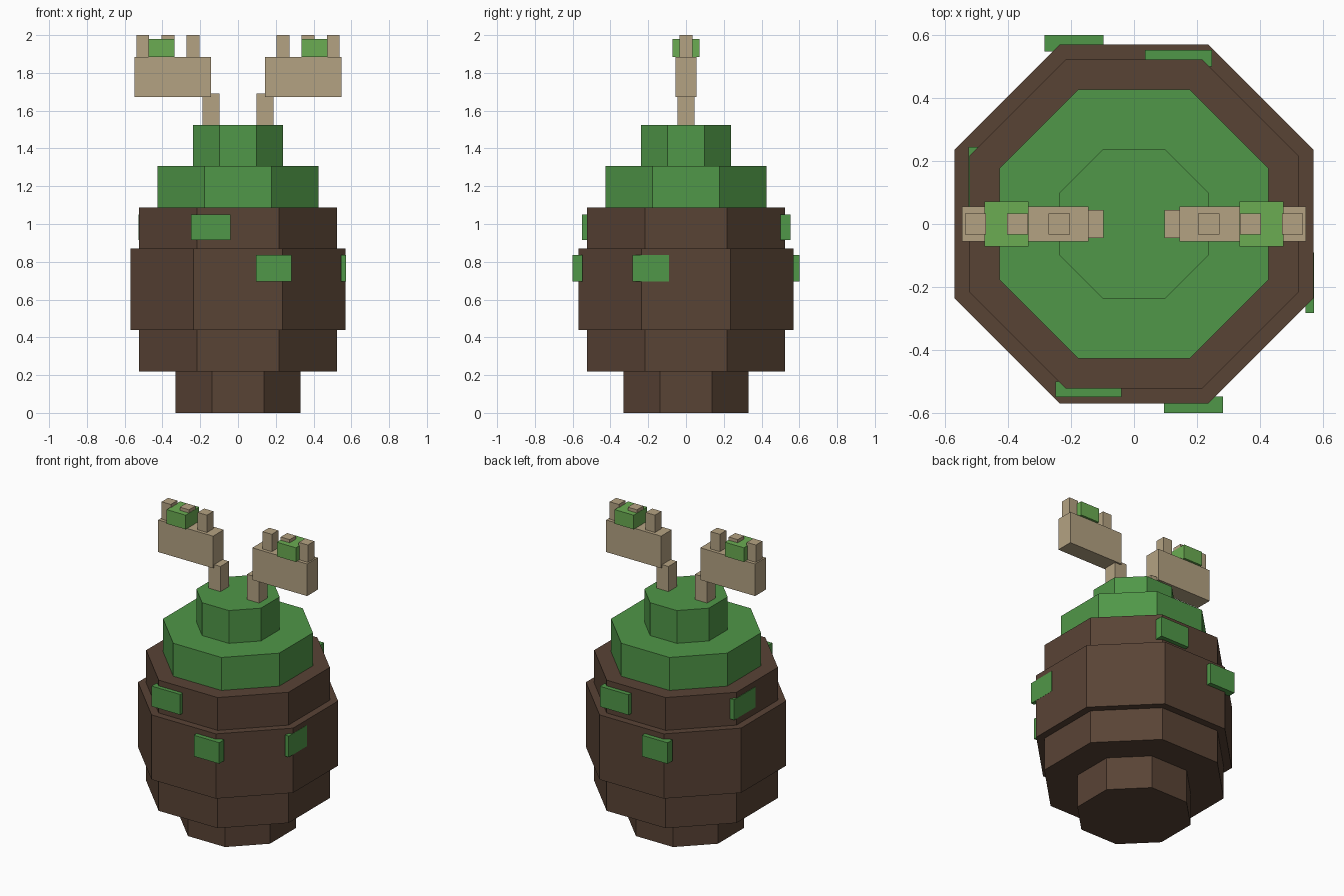
import bpy, bmesh, math
from mathutils import Matrix, Vector

cube = bpy.data.objects.get("Cube")
if cube:
    bpy.data.objects.remove(cube, do_unlink=True)


def linear(c):
    c /= 255
    return c / 12.92 if c <= 0.04045 else ((c + 0.055) / 1.055) ** 2.4


def material(name, rgb):
    m = bpy.data.materials.new(name)
    col = [linear(c) for c in rgb] + [1]
    m.diffuse_color = col
    m.use_nodes = True
    bsdf = next(n for n in m.node_tree.nodes if n.type == 'BSDF_PRINCIPLED')
    bsdf.inputs["Base Color"].default_value = col
    return m


brown = material("bark brown", (89, 67, 53))
green = material("moss green", (80, 151, 72))
leaf = material("leaf green", (107, 172, 82))
tan = material("antler tan", (180, 162, 130))


def add(name, bm, mat):
    me = bpy.data.meshes.new(name)
    bm.to_mesh(me)
    bm.free()
    me.materials.append(mat)
    ob = bpy.data.objects.new(name, me)
    bpy.context.collection.objects.link(ob)


def octagon(name, apothem, z0, z1, mat):
    """Eight-sided prism with flat sides facing the axes."""
    bm = bmesh.new()
    r = apothem / math.cos(math.pi / 8)
    bmesh.ops.create_cone(bm, cap_ends=True, segments=8, radius1=r, radius2=r, depth=z1 - z0,
                          matrix=Matrix.Translation((0, 0, (z0 + z1) / 2))
                          @ Matrix.Rotation(math.pi / 8, 4, 'Z'))
    add(name, bm, mat)


def box(name, x, y, z, mat):
    """Box from (min, max) ranges on each axis."""
    lo, hi = Vector((x[0], y[0], z[0])), Vector((x[1], y[1], z[1]))
    bm = bmesh.new()
    bmesh.ops.create_cube(bm, size=1, matrix=Matrix.Translation((lo + hi) / 2)
                          @ Matrix.Diagonal(hi - lo).to_4x4())
    add(name, bm, mat)


# Stacked body and mossy cap
octagon("base", 0.33, 0, 0.22, brown)
octagon("lower_body", 0.523, 0.22, 0.44, brown)
octagon("middle_body", 0.57, 0.44, 0.87, brown)
octagon("upper_body", 0.523, 0.87, 1.088, brown)
octagon("cap_brim", 0.427, 1.088, 1.307, green)
octagon("cap_top", 0.237, 1.307, 1.525, green)

# Moss patches around the body
HIGH, LOW = (0.915, 1.05), (0.695, 0.835)
box("front_high_patch", (-0.25, -0.04), (-0.55, -0.50), HIGH, green)
box("front_low_patch", (0.095, 0.282), (-0.60, -0.548), LOW, green)
box("back_high_patch", (0.035, 0.247), (0.50, 0.552), HIGH, green)
box("back_low_patch", (-0.285, -0.097), (0.548, 0.60), LOW, green)
box("left_low_patch", (0.545, 0.571), (-0.283, -0.09), LOW, green)
box("right_high_patch", (-0.526, -0.49), (0.02, 0.245), HIGH, green)

# Antlers, mirrored on both sides
for side, s in (("left", 1), ("right", -1)):
    def part(name, x0, x1, half_y, z0, z1, mat):
        box(f"{side}_{name}", sorted((s * x0, s * x1)), (-half_y, half_y), (z0, z1), mat)

    part("antler_stem", 0.097, 0.187, 0.045, 1.525, 1.692, tan)
    part("antler_beam", 0.144, 0.547, 0.056, 1.672, 1.885, tan)
    part("inner_tine", 0.204, 0.272, 0.034, 1.885, 2.0, tan)
    part("middle_tine", 0.337, 0.404, 0.034, 1.885, 2.0, tan)
    part("outer_tine", 0.47, 0.537, 0.034, 1.885, 2.0, tan)
    part("antler_leaf", 0.335, 0.475, 0.071, 1.885, 1.979, leaf)
